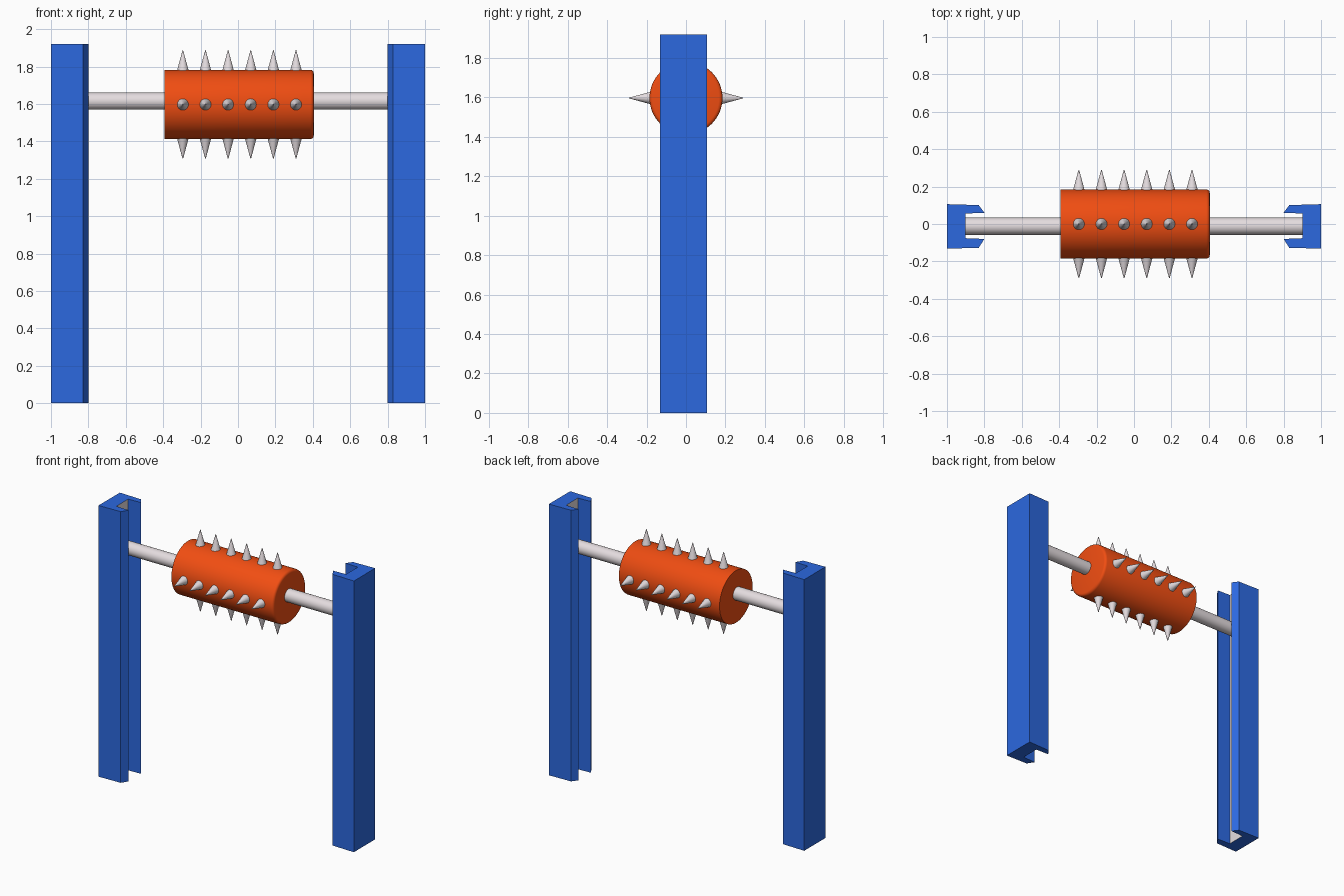
import bpy, bmesh, math
from mathutils import Matrix, Vector

if "Cube" in bpy.data.objects:
    bpy.data.objects.remove(bpy.data.objects["Cube"])


def material(name, color):
    m = bpy.data.materials.new(name)
    m.diffuse_color = (*color, 1)
    m.use_nodes = True
    m.node_tree.nodes["Principled BSDF"].inputs["Base Color"].default_value = m.diffuse_color
    return m


BLUE = material("blue_paint", (0.025, 0.14, 0.74))
ORANGE = material("orange_paint", (0.88, 0.075, 0.006))
STEEL = material("pale_steel", (0.78, 0.72, 0.74))


def add_object(name, bm, *mats, smooth=False):
    bmesh.ops.recalc_face_normals(bm, faces=bm.faces)
    me = bpy.data.meshes.new(name)
    bm.to_mesh(me)
    bm.free()
    for m in mats:
        me.materials.append(m)
    ob = bpy.data.objects.new(name, me)
    bpy.context.collection.objects.link(ob)
    if smooth:
        bpy.ops.object.select_all(action='DESELECT')
        ob.select_set(True)
        bpy.context.view_layer.objects.active = ob
        bpy.ops.object.shade_smooth_by_angle(angle=math.radians(40))
    return ob


def cylinder_x(bm, x0, x1, radius, y, z, sides):
    mat = Matrix.Translation(((x0 + x1) / 2, y, z)) @ Matrix.Rotation(math.pi / 2, 4, 'Y')
    bmesh.ops.create_cone(bm, cap_ends=True, segments=sides, radius1=radius,
                          radius2=radius, depth=x1 - x0, matrix=mat)


# Channel posts: C section extruded upwards, bare steel on the inner web
SECTION = [(1.0, -0.132), (0.83, -0.127), (0.80, -0.08), (0.90, -0.076),
           (0.90, 0.056), (0.80, 0.06), (0.83, 0.101), (1.0, 0.106)]
for side, name in ((-1, "left_post"), (1, "right_post")):
    bm = bmesh.new()
    base = bm.faces.new([bm.verts.new((side * x, y, 0)) for x, y in SECTION])
    ext = bmesh.ops.extrude_face_region(bm, geom=[base], use_keep_orig=True)
    top = [v for v in ext["geom"] if isinstance(v, bmesh.types.BMVert)]
    bmesh.ops.translate(bm, verts=top, vec=(0, 0, 1.92))
    for f in bm.faces:
        if all(abs(abs(v.co.x) - 0.9) < 1e-4 for v in f.verts):
            f.material_index = 1
    add_object(name, bm, BLUE, STEEL)

# Axle between the posts
bm = bmesh.new()
cylinder_x(bm, -0.9, 0.9, 0.046, -0.012, 1.615, 32)
add_object("axle", bm, STEEL, smooth=True)

# Drum, with a rounded rim on the right end only
CY, CZ = 0.0, 1.597
bm = bmesh.new()
cylinder_x(bm, -0.392, 0.405, 0.185, CY, CZ, 64)
rim = [e for e in bm.edges if all(v.co.x > 0.4 for v in e.verts)]
bmesh.ops.bevel(bm, geom=rim, offset=0.018, segments=3, profile=0.5, affect='EDGES')
add_object("drum", bm, ORANGE, smooth=True)

# Four rows of six spikes
bm = bmesh.new()
for row in range(4):
    turn = Matrix.Rotation(row * math.pi / 2, 4, 'X')
    for i in range(6):
        mat = (Matrix.Translation((-0.295 + i * 0.121, CY, CZ)) @ turn
               @ Matrix.Translation((0, 0, 0.23)))
        bmesh.ops.create_cone(bm, cap_ends=True, segments=24, radius1=0.034,
                              radius2=0.0015, depth=0.12, matrix=mat)
add_object("spikes", bm, STEEL, smooth=True)
